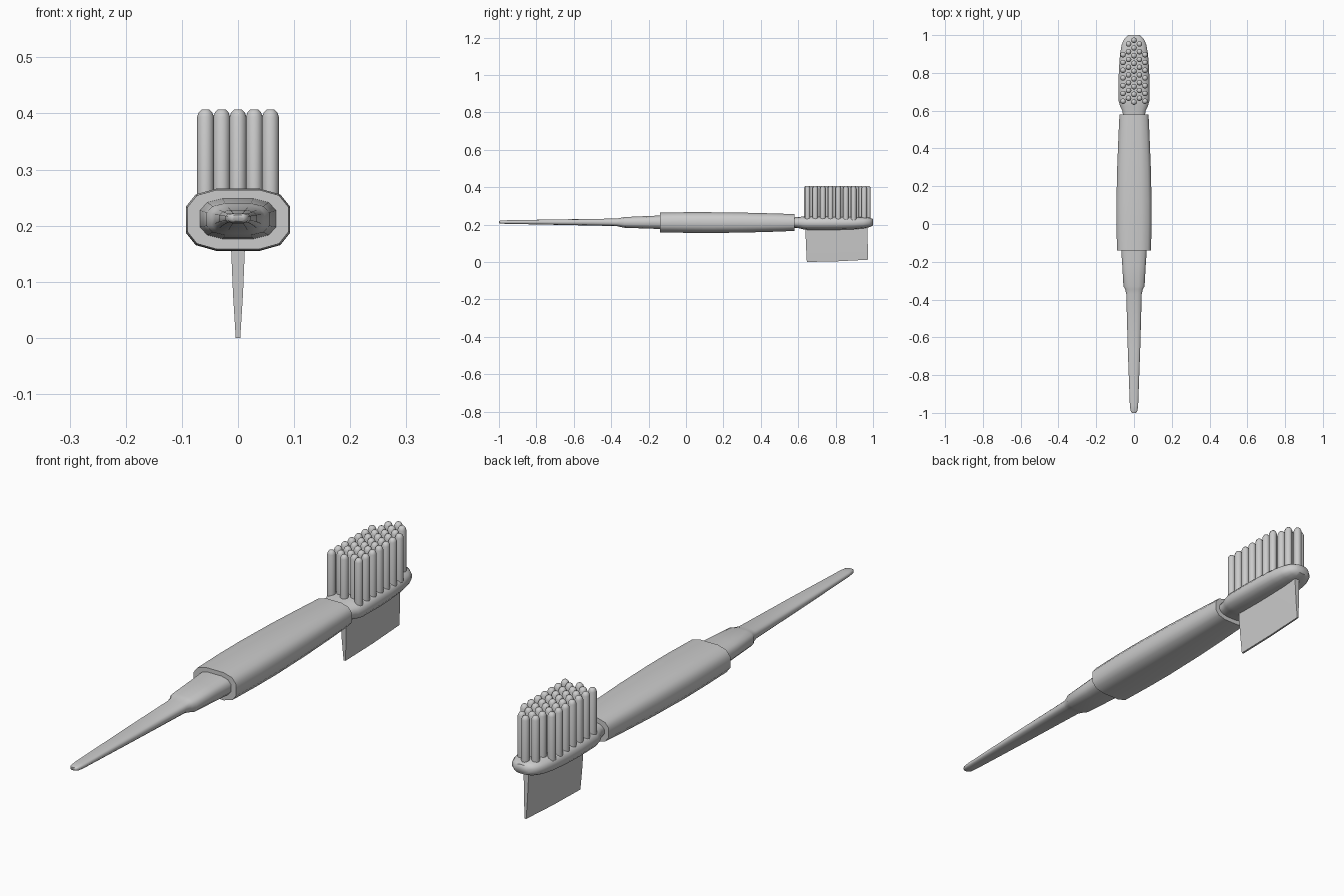
import bpy, bmesh, math

if "Cube" in bpy.data.objects:
    bpy.data.objects.remove(bpy.data.objects["Cube"])

def finish(name, bm, angle=40):
    bmesh.ops.recalc_face_normals(bm, faces=bm.faces)
    me = bpy.data.meshes.new(name)
    bm.to_mesh(me)
    bm.free()
    ob = bpy.data.objects.new(name, me)
    bpy.context.collection.objects.link(ob)
    bpy.ops.object.select_all(action='DESELECT')
    ob.select_set(True)
    bpy.context.view_layer.objects.active = ob
    bpy.ops.object.shade_smooth_by_angle(angle=math.radians(angle))
    return ob

def loft(name, stations, sides=12, p=3.0, angle=40):
    """Superellipse rings along y; station = (y, half width, z low, z high)."""
    bm = bmesh.new()
    sup = lambda v: math.copysign(abs(v) ** (2 / p), v)
    peak = sup(math.cos(math.pi / sides))
    rings = []
    for y, w, lo, hi in stations:
        ring = []
        for i in range(sides):
            a = (i + 0.5) * 2 * math.pi / sides
            x = w * sup(math.cos(a)) / peak
            z = (lo + hi) / 2 + (hi - lo) / 2 * sup(math.sin(a)) / peak
            ring.append(bm.verts.new((x, y, z)))
        rings.append(ring)
    for r0, r1 in zip(rings, rings[1:]):
        for i in range(sides):
            j = (i + 1) % sides
            bm.faces.new((r0[i], r0[j], r1[j], r1[i]))
    bm.faces.new(rings[0])
    bm.faces.new(rings[-1])
    return finish(name, bm, angle)

# Grip
loft("grip", [(-0.14, 0.090, 0.158, 0.264), (0.0, 0.093, 0.156, 0.266),
              (0.12, 0.093, 0.155, 0.266), (0.30, 0.089, 0.157, 0.264),
              (0.45, 0.083, 0.161, 0.260), (0.58, 0.077, 0.166, 0.256)])

# Pointed tail with stepped collar
loft("tail", [(-1.0, 0.011, 0.208, 0.219), (-0.99, 0.018, 0.205, 0.222),
              (-0.96, 0.022, 0.204, 0.223), (-0.66, 0.033, 0.198, 0.228),
              (-0.37, 0.041, 0.192, 0.232), (-0.345, 0.047, 0.186, 0.237),
              (-0.33, 0.056, 0.183, 0.240), (-0.22, 0.062, 0.179, 0.245),
              (-0.12, 0.069, 0.176, 0.249)], angle=60)

# Head plate with neck
loft("head_plate", [(0.56, 0.056, 0.184, 0.238), (0.60, 0.062, 0.181, 0.240),
                    (0.625, 0.074, 0.175, 0.243), (0.65, 0.081, 0.172, 0.245),
                    (0.75, 0.082, 0.171, 0.245), (0.82, 0.080, 0.172, 0.244),
                    (0.90, 0.074, 0.175, 0.242), (0.95, 0.065, 0.180, 0.240),
                    (0.98, 0.052, 0.186, 0.237), (1.0, 0.030, 0.195, 0.230)],
     sides=16, p=2.6, angle=60)

# Bristle tufts: staggered columns (x, first y, count)
bm = bmesh.new()
columns = [(0.0, 0.645, 9), (0.029, 0.666, 8), (0.058, 0.650, 7)]
profile = [(0.015, 0.225), (0.015, 0.394), (0.012, 0.402), (0.007, 0.407)]
SIDES = 10
for x, y0, count in columns:
    for cx in sorted({x, -x}):
        for k in range(count):
            cy = y0 + 0.041 * k
            rings = [[bm.verts.new((cx + r * math.cos(2 * math.pi * i / SIDES),
                                    cy + r * math.sin(2 * math.pi * i / SIDES), z))
                      for i in range(SIDES)] for r, z in profile]
            for a, b in zip(rings, rings[1:]):
                for i in range(SIDES):
                    j = (i + 1) % SIDES
                    bm.faces.new((a[i], a[j], b[j], b[i]))
            bm.faces.new(rings[0])
            bm.faces.new(rings[-1])
finish("bristle_tufts", bm, 50)

# Tapered scraper blade below the head
bm = bmesh.new()
rings = []
for w, y0, y1, z0, z1 in [(0.014, 0.637, 0.969, 0.20, 0.20),
                          (0.009, 0.642, 0.972, 0.08, 0.085),
                          (0.004, 0.646, 0.974, 0.0, 0.012)]:
    ym, zm = 0.81, z0 + (z1 - z0) * 0.3
    pts = [(-w, y0, z0), (w, y0, z0), (w, ym, zm),
           (w * 0.8, y1, z1), (-w * 0.8, y1, z1), (-w, ym, zm)]
    rings.append([bm.verts.new(q) for q in pts])
for a, b in zip(rings, rings[1:]):
    for i in range(6):
        j = (i + 1) % 6
        bm.faces.new((a[i], a[j], b[j], b[i]))
bm.faces.new(rings[0])
bm.faces.new(rings[-1])
finish("scraper_blade", bm, 30)
